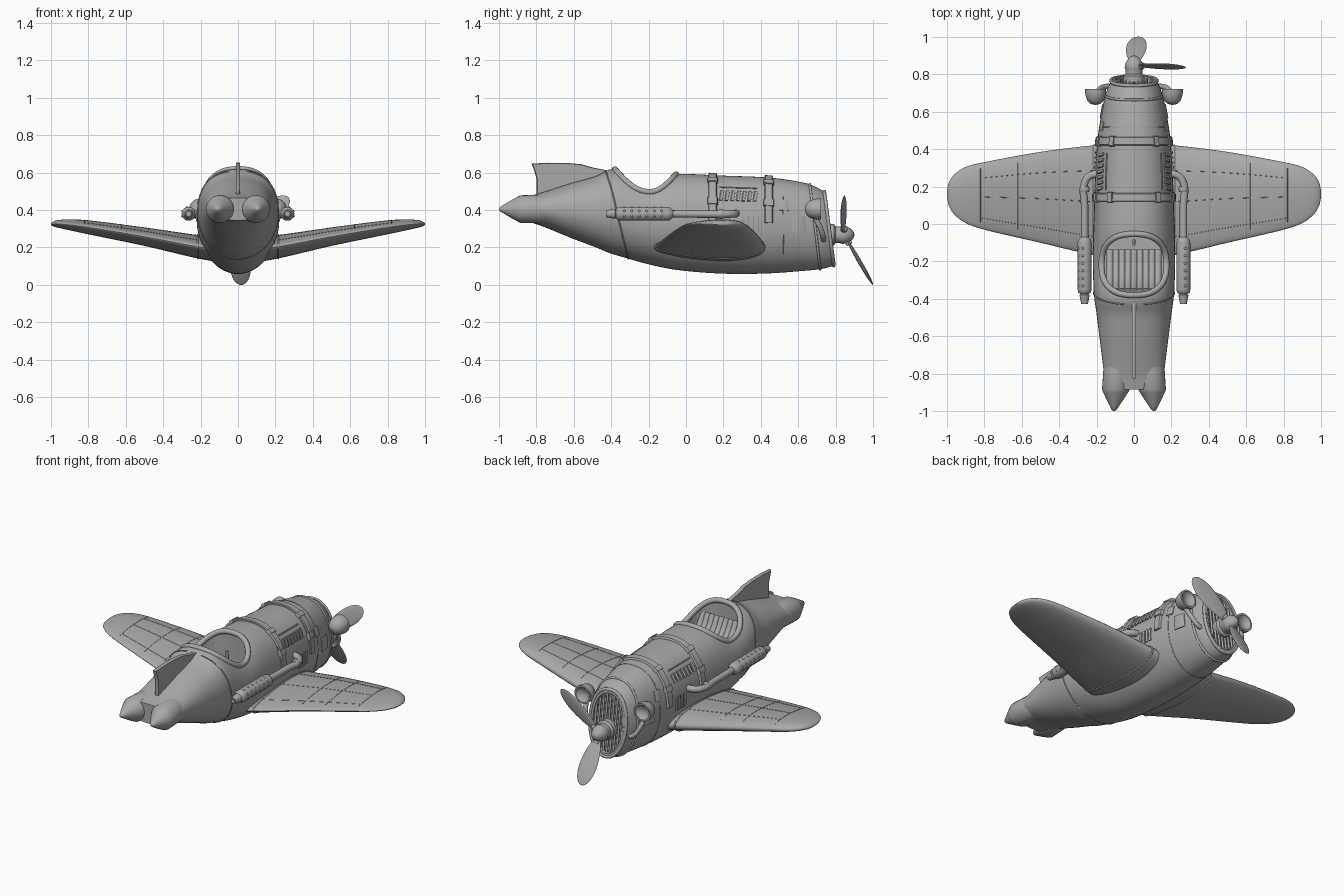
import bpy, bmesh, math
from mathutils import Matrix, Vector

if "Cube" in bpy.data.objects:
    bpy.data.objects.remove(bpy.data.objects["Cube"])

grey = bpy.data.materials.new("plain_grey")
grey.use_nodes = True
grey.diffuse_color = (0.4, 0.4, 0.4, 1)
grey.node_tree.nodes["Principled BSDF"].inputs["Base Color"].default_value = (0.4, 0.4, 0.4, 1)
SIDES = (("left", 1), ("right", -1))


def smooth(ob, angle):
    bpy.ops.object.select_all(action='DESELECT')
    ob.select_set(True)
    bpy.context.view_layer.objects.active = ob
    bpy.ops.object.shade_smooth_by_angle(angle=math.radians(angle))


def finish(name, bm):
    """Turn a bmesh into a smooth-shaded grey object."""
    bmesh.ops.recalc_face_normals(bm, faces=bm.faces)
    mesh = bpy.data.meshes.new(name)
    bm.to_mesh(mesh)
    bm.free()
    ob = bpy.data.objects.new(name, mesh)
    bpy.context.collection.objects.link(ob)
    mesh.materials.append(grey)
    smooth(ob, 40)
    return ob


def loft(name, rings):
    """Skin a list of closed rings with quads and cap both ends."""
    bm = bmesh.new()
    rows = [[bm.verts.new(p) for p in ring] for ring in rings]
    n = len(rows[0])
    for a, b in zip(rows, rows[1:]):
        for i in range(n):
            j = (i + 1) % n
            bm.faces.new((a[i], a[j], b[j], b[i]))
    bm.faces.new(rows[0])
    bm.faces.new(rows[-1])
    return finish(name, bm)


def lathe(name, profile, x, z, lean=0, n=28):
    """Revolve (radius, y) points about a y-wise axis, leaning outward along x."""
    y0 = profile[0][1]
    return loft(name, [[(x + lean * (y - y0) + max(r, .001) * math.cos(i * math.tau / n), y,
                         z + max(r, .001) * math.sin(i * math.tau / n)) for i in range(n)]
                       for r, y in profile])


def tube(name, pts, r, cyclic=False):
    cu = bpy.data.curves.new(name, 'CURVE')
    cu.dimensions = '3D'
    cu.bevel_depth, cu.bevel_resolution, cu.use_fill_caps = r, 3, True
    cu.resolution_u = 6
    sp = cu.splines.new('BEZIER')
    sp.bezier_points.add(len(pts) - 1)
    for bp, p in zip(sp.bezier_points, pts):
        bp.co = p
        bp.handle_left_type = bp.handle_right_type = 'AUTO'
    sp.use_cyclic_u = cyclic
    ob = bpy.data.objects.new(name, cu)
    bpy.context.collection.objects.link(ob)
    cu.materials.append(grey)
    bpy.ops.object.select_all(action='DESELECT')
    ob.select_set(True)
    bpy.context.view_layer.objects.active = ob
    bpy.ops.object.convert(target='MESH')
    smooth(bpy.context.view_layer.objects.active, 50)


def table(rows, t):
    """Smooth interpolation through rows keyed by their first value."""
    t = min(max(t, rows[0][0]), rows[-1][0])
    i = max(k for k in range(len(rows) - 1) if rows[k][0] <= t)
    a, b = rows[i], rows[i + 1]
    p, q = rows[max(i - 1, 0)], rows[min(i + 2, len(rows) - 1)]
    d = b[0] - a[0]
    s = (t - a[0]) / d
    out = []
    for k in range(1, len(a)):
        m0 = (b[k] - p[k]) / (b[0] - p[0]) * d
        m1 = (q[k] - a[k]) / (q[0] - a[0]) * d
        out.append((2*s**3 - 3*s**2 + 1) * a[k] + (s**3 - 2*s**2 + s) * m0
                   + (3*s**2 - 2*s**3) * b[k] + (s**3 - s**2) * m1)
    return out


def power(v, e):
    return math.copysign(abs(v) ** e, v)


# Fuselage: y, bottom, top, half width
HULL = [(-.885, .345, .465, .15), (-.8, .325, .485, .16), (-.6, .245, .548, .185),
        (-.48, .20, .582, .2), (-.41, .17, .617, .21), (-.36, .155, .615, .215),
        (-.2, .11, .568, .22), (-.05, .08, .592, .217), (.2, .06, .584, .21),
        (.45, .062, .573, .195), (.66, .08, .545, .16), (.72, .09, .525, .143),
        (.77, .105, .495, .12)]
ROUND = 2.3


def hull(y, a, off=0, push=0):
    """Point on the fuselage at station y and angle a from the top; the upper half is fuller."""
    lo, hi, w = table(HULL, y)
    e = 2 / ROUND if math.cos(a) > 0 else 1
    z = ((hi - lo) / 2 + off) * power(math.cos(a), e)
    slant = .13 * min(max((y - .5) / .2, 0), 1)
    return ((w + off) * power(math.sin(a), e), y - slant * z - push, (lo + hi) / 2 + z)


def ring(y, off=0, push=0, n=64):
    return [hull(y, i * math.tau / n, off, push) for i in range(n)]


ys = [-.885 + 1.655 * i / 70 for i in range(71)]
body = loft("fuselage", [ring(y) for y in ys] + [ring(.77, -.018), ring(.77, -.022, .03)])


def opening(i, n=40):
    """Rounded-square outline of the cockpit seen from above."""
    t = i * math.tau / n
    return .173 * power(math.sin(t), .8), -.217 + .163 * power(math.cos(t), .8)


# Cockpit opening, cut straight down to the floor
cutter = loft("cockpit_cutter", [[(*opening(i), z) for i in range(40)] for z in (.34, .8)])
cutter.hide_render = True
mod = body.modifiers.new("cockpit", 'BOOLEAN')
mod.object, mod.operation, mod.solver = cutter, 'DIFFERENCE', 'EXACT'
bpy.context.view_layer.objects.active = body
bpy.ops.object.modifier_apply(modifier=mod.name)
bpy.data.objects.remove(cutter)
smooth(body, 40)

rim = []
for i in range(40):
    x, y = opening(i)
    rim.append(hull(y, math.asin(power(x / table(HULL, y)[2], ROUND / 2))))
tube("cockpit_rim", rim, .016, True)
tube("control_stick", [(0, -.09, .34), (0, -.10, .42), (0, -.11, .5)], .009)
for i in range(-4, 5):
    x = i * .032
    tube("seat_rib", [(x, -.36, .53), (x, -.32, .46), (x, -.25, .40), (x, -.14, .37)], .02)


def patch(name, y0, y1, a0, a1, thick=.008, skew=0, n=16):
    """Raised plate that follows the fuselage surface, angles in degrees."""
    rows = []
    for i in range(n + 1):
        f = i / n
        a = math.radians(a0 + (a1 - a0) * f)
        d = skew * f
        rows.append([hull(y0 + d, a, -.01), hull(y0 + d, a, thick * .6), hull(y0 + d + .004, a, thick),
                     hull(y1 + d - .004, a, thick), hull(y1 + d, a, thick * .6), hull(y1 + d, a, -.01)])
    return loft(name, rows)


# Straps, buckles, louvres and seams
for y in (.12, .42):
    patch("body_strap", y, y + .045, -88, 88, .012, n=40)
    for s in (1, -1):
        for a in (28, 62):
            patch("strap_buckle", y - .006, y + .051, s * a, s * (a + 8), .018)
for s in (1, -1):
    for i in range(7):
        patch("upper_louvre", .185 + i * .03, .203 + i * .03, s * 50, s * 64, .008, -.008, 5)
    for i in range(4):
        patch("lower_louvre", .295 + i * .026, .311 + i * .026, s * 82, s * 97, .007, 0, 5)
    patch("side_panel", .565, .64, s * 80, s * 98, .006)
    patch("side_plate", .50, .55, s * 60, s * 74, .005)
    tube("top_edge_seam", [hull(.18 + i * .05, s * .75, .001) for i in range(5)], .004)
for name, y, r in (("cowl_lip", .69, .007), ("nose_ring", .765, .010), ("cowl_seam", .52, .002)):
    tube(name, ring(y, n=32), r, True)
tail_seam = [hull(-.37 - .06 * math.cos(i * math.tau / 32), i * math.tau / 32) for i in range(32)]
tube("tail_seam", tail_seam[1:32], .004)

# Grille slats on the slanted nose
for i in range(-4, 5):
    x = i * .023
    h = .172 * math.sqrt(1 - (x / .108) ** 2)
    tube("grille_slat", [(x, .757 - .13 * k * h, .3 + k * h) for k in (-1, 0, 1)], .007)

# Tail nacelles with pointed ends, meeting at a notch on the centre line
for side, s in SIDES:
    lathe(side + "_tail_nacelle", [(.05, -.5), (.076, -.64), (.076, -.78), (.074, -.885), (.066, -.90), (.047, -.935),
                                   (.025, -.972), (.012, -.994), (0, -1)], s * .064, .405, -s * .085)

# Tail fin
FIN = [(-.40, .56), (-.41, .61), (-.5, .628), (-.56, .645), (-.64, .652), (-.74, .653), (-.825, .648), (-.812, .61),
       (-.80, .57), (-.80, .47)]
fin_rings = []
for x, k in ((-.012, .97), (-.006, 1), (.006, 1), (.012, .97)):
    fin_rings.append([(x, -.62 + (y + .62) * k, .55 + (z - .55) * k) for y, z in FIN])
loft("tail_fin", fin_rings)

# Wings: span, trailing edge, leading edge, height, thickness
WING = [(.08, -.18, .43, .185, .13), (.22, -.165, .42, .205, .12), (.5, -.10, .385, .258, .095),
        (.8, -.03, .33, .308, .072), (.9, .005, .305, .321, .056), (.96, .05, .265, .326, .04),
        (.99, .10, .22, .326, .022), (1, .145, .175, .325, .006)]


def wing(x, t, s):
    te, le, z, th = table(WING, x)
    c = math.cos(t)
    return (s * x, (te + le) / 2 + (le - te) / 2 * c, z + th / 2 * math.sin(t) * (1 + .3 * c))


spans = [.08 + .88 * i / 24 for i in range(25)] + [.975, .985, .992, .997, 1]
for side, s in SIDES:
    loft(side + "_wing", [[wing(x, i * math.tau / 40, s) for i in range(40)] for x in spans])
    for t in (1.0, 1.6, 2.3):
        tube(side + "_wing_seam", [wing(.22 + i * .075, t, s) for i in range(9)], .0015)
    for x in (.48, .62, .82):
        tube(side + "_wing_rib", [wing(x, .6 + i * .27, s) for i in range(8)], .0015)
    tube(side + "_wing_root_fillet", [wing(.215, i * math.tau / 24, s) for i in range(24)], .005, True)

# Exhaust pipes with perforated silencers
for side, s in SIDES:
    tube(side + "_exhaust_pipe", [(s * .16, .262, .385), (s * .225, .262, .38), (s * .262, .225, .378),
                                  (s * .264, .1, .378), (s * .264, -.09, .38)], .02)
    lathe(side + "_exhaust_elbow_collar", [(.022, .17), (.025, .175), (.025, .195), (.022, .2)], s * .264, .378)
    lathe(side + "_silencer", [(.02, -.07), (.034, -.085), (.037, -.1), (.037, -.35), (.034, -.365), (.022, -.375),
                               (.027, -.38), (.018, -.428), (.012, -.428), (.012, -.4)], s * .264, .38)
    for i in range(6):
        for a in (-20, 25, 75):
            c, d = math.cos(math.radians(a)), math.sin(math.radians(a))
            bm = bmesh.new()
            spot = Matrix.Translation((s * (.264 + .033 * c), -.13 - i * .04, .38 + .033 * d))
            bmesh.ops.create_uvsphere(bm, u_segments=10, v_segments=6, radius=.008, matrix=spot)
            finish(side + "_silencer_stud", bm)

# Headlamps on curved brackets
for side, s in SIDES:
    lathe(side + "_headlamp", [(0, .636), (.025, .641), (.044, .658), (.053, .685), (.056, .70), (.056, .722),
                               (.046, .722), (.03, .705), (0, .70)], s * .205, .405)
    tube(side + "_lamp_bracket", [(s * .2, .69, .36), (s * .185, .72, .30), (s * .15, .735, .25),
                                  (s * .12, .735, .24)], .014)

# Propeller hub and its two blades
lathe("propeller_hub", [(.055, .74), (.057, .79), (.045, .80), (.045, .825), (.05, .835), (.045, .86),
                        (.03, .885), (.015, .897), (0, .9)], 0, .268)
root = Vector((0, .845, .268))
for name, tip, chord in (("upper_blade", (.272, .84, .465), (-.52, .24, .8)), ("lower_blade", (.02, 1, 0), (1, .1, 0))):
    axis = Vector(tip) - root
    mid, half = root + axis * .54, axis.length * .46
    axis.normalize()
    wide = Vector(chord)
    wide = (wide - axis * wide.dot(axis)).normalized()
    flat = axis.cross(wide)
    bm = bmesh.new()
    bmesh.ops.create_uvsphere(bm, u_segments=24, v_segments=16, radius=1)
    for v in bm.verts:
        x, y, z = v.co
        v.co = mid + wide * x * .054 * (1 + .2 * z) + flat * y * .01 + axis * z * half
    finish(name, bm)
    tube(name + "_shank", [root, root + axis * .06], .018)
